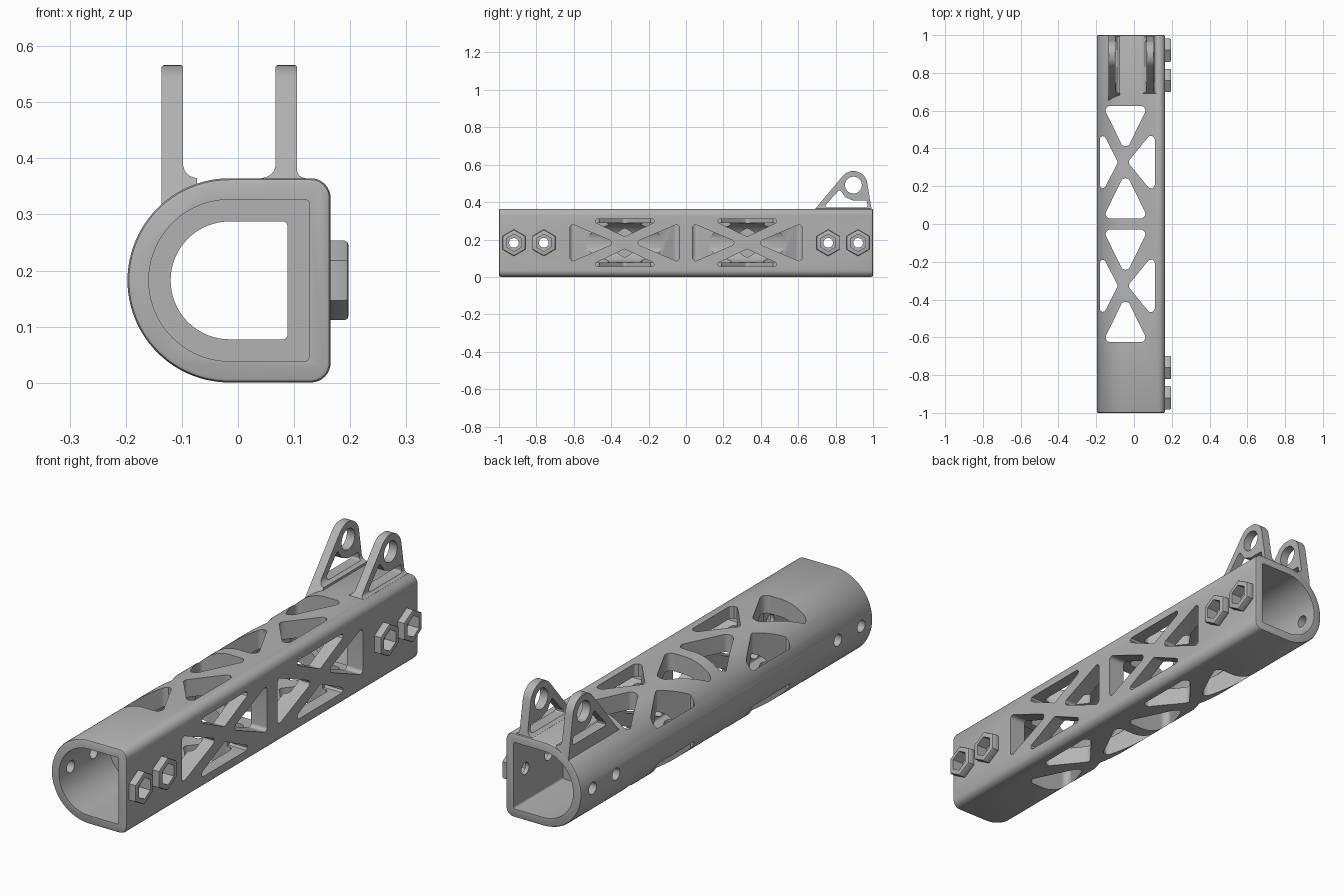
import bpy, bmesh
from math import cos, sin, tan, radians, pi
from mathutils import Vector

if "Cube" in bpy.data.objects:
    bpy.data.objects.remove(bpy.data.objects["Cube"])

grey = bpy.data.materials.new("plain grey")
grey.use_nodes = True
grey.diffuse_color = (0.45, 0.45, 0.45, 1)
grey.node_tree.nodes["Principled BSDF"].inputs["Base Color"].default_value = grey.diffuse_color

CX, CZ, R = -0.015, 0.1825, 0.182      # centre and radius of the round side
SCREWS = (-0.92, -0.76, 0.76, 0.92)
BAY = 0.3275                           # middle of each truss bay


def arc(cx, cy, r, a, b, n):
    """Points on a circle from angle a to b in degrees."""
    angles = [radians(a + (b - a) * i / n) for i in range(n + 1)]
    return [(cx + r * cos(t), cy + r * sin(t)) for t in angles]


def rounded(points, r, n=6):
    """Round every corner of a convex polygon."""
    out = []
    pts = [Vector(p) for p in points]
    for i, p in enumerate(pts):
        u = (pts[i - 1] - p).normalized()
        v = (pts[(i + 1) % len(pts)] - p).normalized()
        half = u.angle(v) / 2
        centre = p + (u + v).normalized() * r / sin(half)
        start, end = p + u * r / tan(half) - centre, p + v * r / tan(half) - centre
        out += [tuple(centre + start.lerp(end, k / n).normalized() * r) for k in range(n + 1)]
    return out


def prism(name, polygons, axis, lo, hi, bevel=0):
    """Extrude polygons along an axis into one object."""
    place = {"x": lambda p, h: (h, p[0], p[1]),
             "y": lambda p, h: (p[0], h, p[1]),
             "z": lambda p, h: (p[0], p[1], h)}[axis]
    bm = bmesh.new()
    caps = []
    for poly in polygons:
        bottom = [bm.verts.new(place(p, lo)) for p in poly]
        top = [bm.verts.new(place(p, hi)) for p in poly]
        caps += [bm.faces.new(bottom), bm.faces.new(top)]
        for i in range(len(poly)):
            bm.faces.new((bottom[i - 1], bottom[i], top[i], top[i - 1]))
    bmesh.ops.recalc_face_normals(bm, faces=bm.faces)
    if bevel:
        edges = list({e for f in caps for e in f.edges})
        bmesh.ops.bevel(bm, geom=edges, offset=bevel, segments=2, profile=0.5, affect="EDGES")
    mesh = bpy.data.meshes.new(name)
    bm.to_mesh(mesh)
    bm.free()
    mesh.materials.append(grey)
    obj = bpy.data.objects.new(name, mesh)
    bpy.context.collection.objects.link(obj)
    return obj


def activate(obj):
    bpy.ops.object.select_all(action="DESELECT")
    obj.select_set(True)
    bpy.context.view_layer.objects.active = obj


def boolean(obj, cutter, operation="DIFFERENCE"):
    mod = obj.modifiers.new("cut", "BOOLEAN")
    mod.operation, mod.solver, mod.object = operation, "EXACT", cutter
    activate(obj)
    bpy.ops.object.modifier_apply(modifier=mod.name)


def d_shape(inset, corner):
    """D-shaped section: round on the right side, flat on the left."""
    r, flat = R - inset, 0.165 - inset
    x = flat - corner
    return (arc(CX, CZ, r, 90, 270, 48)
            + arc(x, CZ - r + corner, corner, -90, 0, 8)
            + arc(x, CZ + r - corner, corner, 0, 90, 8))


def hexagon(y, r):
    return arc(y, CZ, r, 30, 330, 5)


def shifted(poly, dx, dy):
    return [(x + dx, y + dy) for x, y in poly]


# Tube body with a narrow middle bore and a wider socket at each end
tube = prism("tube_body", [d_shape(0, 0.035)], "y", -1, 1, bevel=0.009)
cutters = [prism("bore_cutter", [d_shape(0.077, 0.008)], "y", -1.1, 1.1)]
for lo, hi in ((-1.1, -0.66), (0.66, 1.1)):
    cutters.append(prism("socket_cutter", [d_shape(0.038, 0.008)], "y", lo, hi))

# Truss windows running from top to bottom
end = rounded([(-0.165, 0.2985), (0.075, 0.2985), (-0.045, 0.0525)], 0.025)
vertical = [end, [(x, -y) for x, y in end],
            rounded([(-0.033, 0), (0.11, -0.176), (0.11, 0.176)], 0.02),
            rounded([(-0.085, 0), (-0.18, -0.186), (-0.18, 0.186)], 0.015)]
cutters.append(prism("vertical_window_cutter",
                     [shifted(p, 0, s * BAY) for p in vertical for s in (-1, 1)], "z", -0.1, 0.5))

# Truss windows through the flat left wall
side = rounded([(-0.292, -0.104), (-0.292, 0.104), (-0.0475, 0)], 0.015)
upper = rounded([(-0.198, 0.128), (0.198, 0.128), (0, 0.033)], 0.012)
flat = [side, [(-y, z) for y, z in side], upper, [(y, -z) for y, z in upper]]
cutters.append(prism("side_window_cutter",
                     [shifted(p, s * BAY, CZ) for p in flat for s in (-1, 1)], "x", 0.08, 0.3))

# Screw holes through both walls, and hexagonal nut pockets
cutters.append(prism("screw_hole_cutter",
                     [arc(y, CZ, 0.026, 0, 345, 23) for y in SCREWS], "x", -0.3, 0.3))
pocket = prism("nut_pocket_cutter", [hexagon(y, 0.046) for y in SCREWS], "x", 0.145, 0.3)
cutters.append(pocket)
for cutter in cutters:
    boolean(tube, cutter)

# Hexagonal nut collars on the flat wall
collars = prism("nut_collars", [hexagon(y, 0.071) for y in SCREWS], "x", 0.155, 0.197, bevel=0.007)
boolean(collars, pocket)
parts = [tube, collars]

# Pair of mounting lugs on top at the rear
EYE_Y, EYE_Z, EYE_R = 0.895, 0.491, 0.075
outline = prism("lug_outline_cutter",
                [[(0.637, 0.3), (1.003, 0.3)] + arc(EYE_Y, EYE_Z, EYE_R, 10, 140, 24)],
                "x", -0.3, 0.3)
openings = [arc(EYE_Y, EYE_Z, 0.045, 0, 352.5, 47),
            rounded([(0.735, 0.372), (0.972, 0.372), (0.966, 0.408), (0.895, 0.408),
                     (0.853, 0.425), (0.822, 0.468)], 0.008)]
lug_cutter = prism("lug_opening_cutter", openings, "x", -0.3, 0.3)


def lug(name, x, outer_side, flare, outer_base):
    """Plate with a chamfered top and a flared foot, trimmed to the outline."""
    half, top, foot, ch = 0.019, 0.57, 0.365, 0.007
    inner_foot = arc(half + 0.025, foot + 0.025, 0.025, 180, 270, 6)
    outer_foot = [(-half, foot)]
    if flare:
        outer_foot = arc(-half - flare, foot + flare, flare, 270, 360, 6)
    section = ([(-half, top - ch), (-half + ch, top), (half - ch, top), (half, top - ch)]
               + inner_foot + [(half + 0.025, 0.34), (-half - flare, outer_base)] + outer_foot)
    plate = prism(name, [[(x - outer_side * px, z) for px, z in section]], "y", 0.6, 0.998)
    boolean(plate, outline, "INTERSECT")
    boolean(plate, lug_cutter)
    parts.append(plate)


lug("right_lug", -0.117, -1, 0, 0.315)
lug("left_lug", 0.086, 1, 0.015, 0.34)

# Remove the cutters and smooth the curved faces
for helper in cutters + [outline, lug_cutter]:
    bpy.data.objects.remove(helper)
for part in parts:
    activate(part)
    bpy.ops.object.shade_smooth_by_angle(angle=pi / 6)
